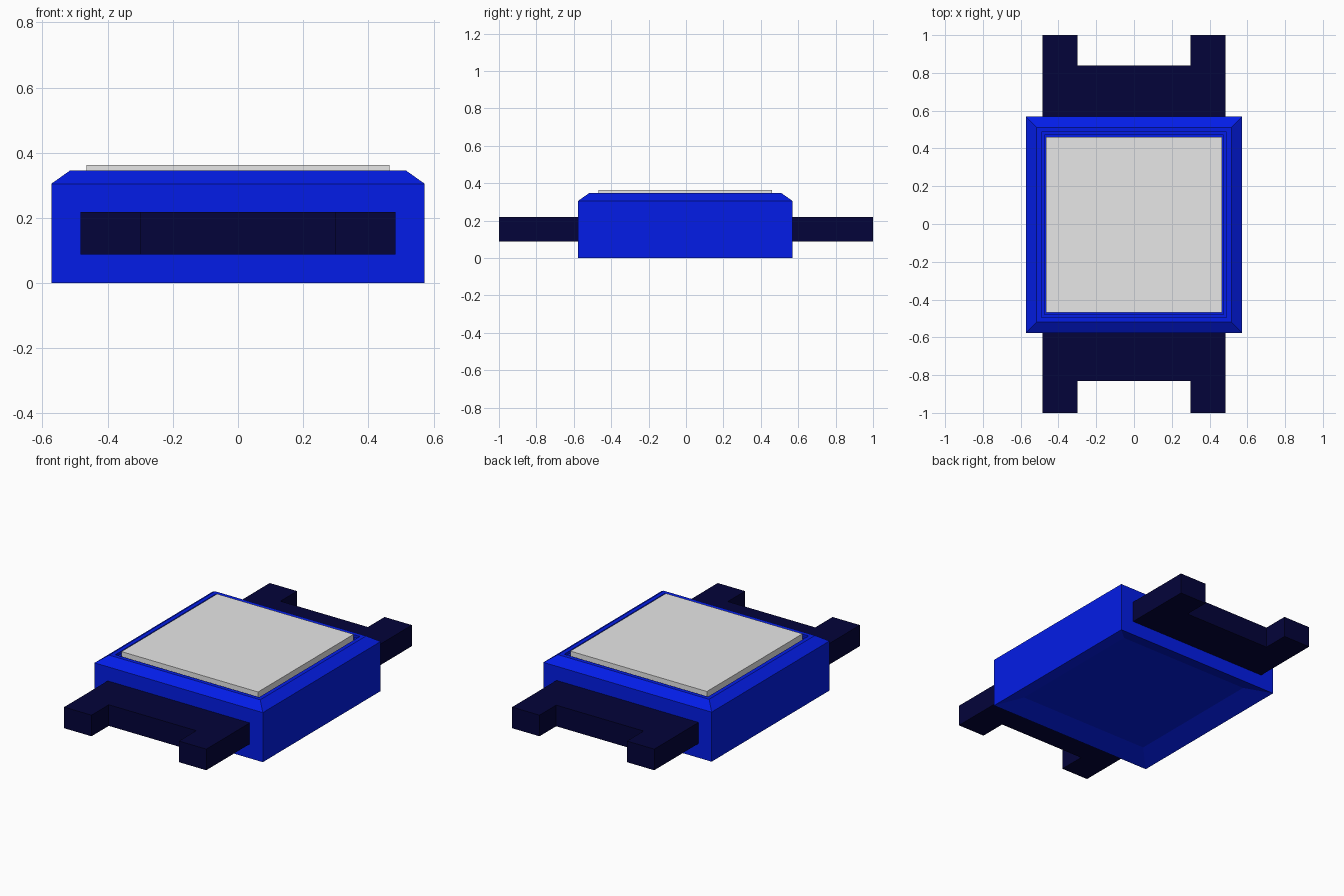
import bpy
import bmesh

cube = bpy.data.objects.get("Cube")
if cube:
    bpy.data.objects.remove(cube, do_unlink=True)

CENTRE_Y = -0.004


def material(name, colour):
    mat = bpy.data.materials.new(name)
    mat.use_nodes = True
    rgba = (*colour, 1)
    mat.diffuse_color = rgba
    mat.node_tree.nodes["Principled BSDF"].inputs["Base Color"].default_value = rgba
    return mat


def finish(name, bm, mat):
    bmesh.ops.recalc_face_normals(bm, faces=bm.faces)
    mesh = bpy.data.meshes.new(name)
    bm.to_mesh(mesh)
    bm.free()
    mesh.materials.append(mat)
    obj = bpy.data.objects.new(name, mesh)
    bpy.context.collection.objects.link(obj)
    return obj


def square_stack(name, rings, mat):
    """Skin a stack of squares given as (half width, height), capped at both ends."""
    bm = bmesh.new()
    loops = [[bm.verts.new((sx * r, CENTRE_Y + sy * r, z))
              for sx, sy in ((-1, -1), (1, -1), (1, 1), (-1, 1))]
             for r, z in rings]
    for low, high in zip(loops, loops[1:]):
        for i in range(4):
            j = (i + 1) % 4
            bm.faces.new((low[i], low[j], high[j], high[i]))
    bm.faces.new(loops[0][::-1])
    bm.faces.new(loops[-1])
    return finish(name, bm, mat)


def strap(name, side, notch, mat):
    """Extrude a notched strap end, running out along y."""
    outer, inner, root, tip = 0.484, 0.298, 0.56, 1.0
    half = [(outer, root), (outer, tip), (inner, tip), (inner, notch)]
    outline = half + [(-x, y) for x, y in reversed(half)]
    bm = bmesh.new()
    face = bm.faces.new([bm.verts.new((x, side * y, 0.088)) for x, y in outline])
    new = bmesh.ops.extrude_face_region(bm, geom=[face], use_keep_orig=True)["geom"]
    top = [v for v in new if isinstance(v, bmesh.types.BMVert)]
    bmesh.ops.translate(bm, verts=top, vec=(0, 0, 0.13))
    return finish(name, bm, mat)


blue = material("bright blue", (0.001, 0.012, 0.8))
navy = material("dark navy", (0.001, 0.001, 0.042))
grey = material("light grey", (0.8, 0.8, 0.8))

# Case: shallow dished underside, chamfered top edge, rim and stepped groove
square_stack("watch_case", [(0.45, 0.045), (0.573, 0), (0.573, 0.305),
                            (0.515, 0.346), (0.49, 0.346), (0.49, 0.33),
                            (0.475, 0.33), (0.475, 0.318)], blue)

# Raised screen
square_stack("screen", [(0.465, 0.315), (0.465, 0.362)], grey)

# Strap ends
strap("front_strap", -1, 0.832, navy)
strap("back_strap", 1, 0.838, navy)
